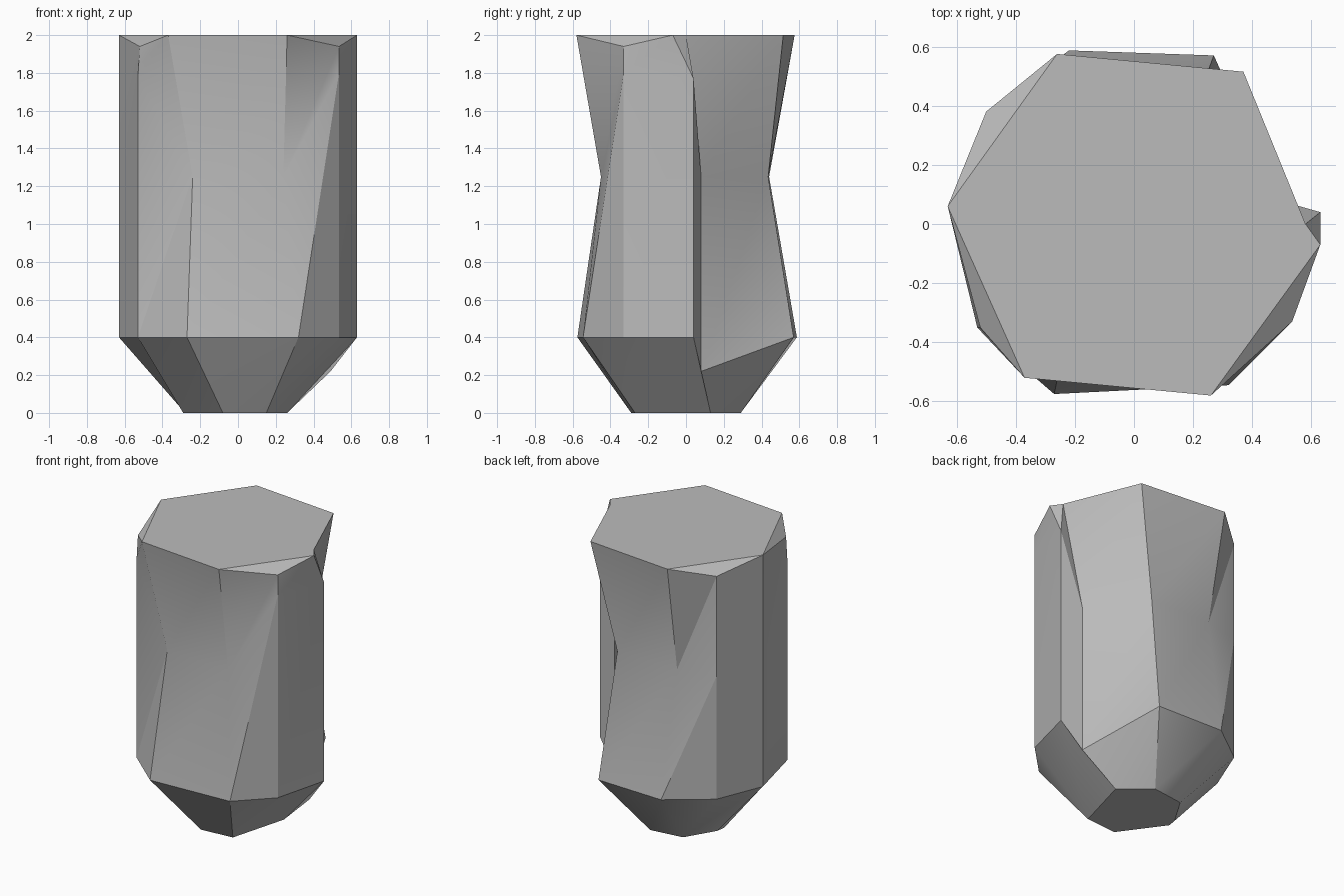
import bpy, bmesh, math

cube = bpy.data.objects.get("Cube")
if cube:
    bpy.data.objects.remove(cube, do_unlink=True)

# One grey stone material
stone = bpy.data.materials.new("stone_grey")
stone.use_nodes = True
grey = (0.5, 0.5, 0.5, 1)
stone.diffuse_color = grey
stone.node_tree.nodes["Principled BSDF"].inputs["Base Color"].default_value = grey

# Facet columns around the stone: foot, shoulder, waist, rim
FRONT, BACK = (0.15, -0.27, 0), (-0.16, 0.26, 0)
RIGHT = (0.26, 0.13, 0)
columns = [
    [(-.08, -.29, 0), (-.27, -.575, .4), (-.24, -.43, 1.25), (-.37, -.52, 2)],
    [FRONT, (.32, -.545, .4), (.24, -.45, 1.25), (.26, -.58, 2)],
    [FRONT, (.535, -.33, .4), (.535, -.33, 1.8), (.535, -.33, 1.94)],
    [RIGHT, (.63, .04, .4), (.63, .04, 1.77), (.63, -.07, 2)],
    [RIGHT, (.49, .08, .22), (.49, .08, 1.25), (.58, 0, 2)],
    [(.07, .29, 0), (.27, .57, .4), (.22, .435, 1.25), (.37, .515, 2)],
    [BACK, (-.22, .587, .4), (-.24, .44, 1.25), (-.26, .575, 2)],
    [BACK, (-.5, .38, .4), (-.5, .38, 1.25), (-.5, .38, 1.94)],
    [(-.28, .06, 0), (-.63, .06, .4), (-.63, .06, 1.25), (-.63, .06, 2)],
    [(-.29, 0, 0), (-.53, -.35, .4), (-.53, -.35, 1.78), (-.52, -.35, 1.94)],
]

bm = bmesh.new()
shared = {}


def vert(p):
    if p not in shared:
        shared[p] = bm.verts.new(p)
    return shared[p]


def face(points):
    points = list(dict.fromkeys(points))
    if len(points) > 2:
        bm.faces.new([vert(p) for p in points])


# Side facets, each split along one diagonal
count = len(columns)
for i, a in enumerate(columns):
    b = columns[(i + 1) % count]
    for k in range(3):
        face((a[k], b[k], b[k + 1]))
        face((a[k], b[k + 1], a[k + 1]))

# Flat foot, flat top and the three chipped corners
rim = [c[3] for c in columns]
face([c[0] for c in reversed(columns)])
face([p for p in rim if p[2] == 2])
for i, p in enumerate(rim):
    if p[2] < 2:
        face((rim[i - 1], p, rim[(i + 1) % count]))

bmesh.ops.recalc_face_normals(bm, faces=bm.faces)
mesh = bpy.data.meshes.new("stone_pillar")
bm.to_mesh(mesh)
bm.free()
mesh.materials.append(stone)
pillar = bpy.data.objects.new("stone_pillar", mesh)
bpy.context.collection.objects.link(pillar)

# Soft shading across shallow creases, crisp facet edges elsewhere
bpy.ops.object.select_all(action='DESELECT')
pillar.select_set(True)
bpy.context.view_layer.objects.active = pillar
bpy.ops.object.shade_smooth_by_angle(angle=math.radians(25))
